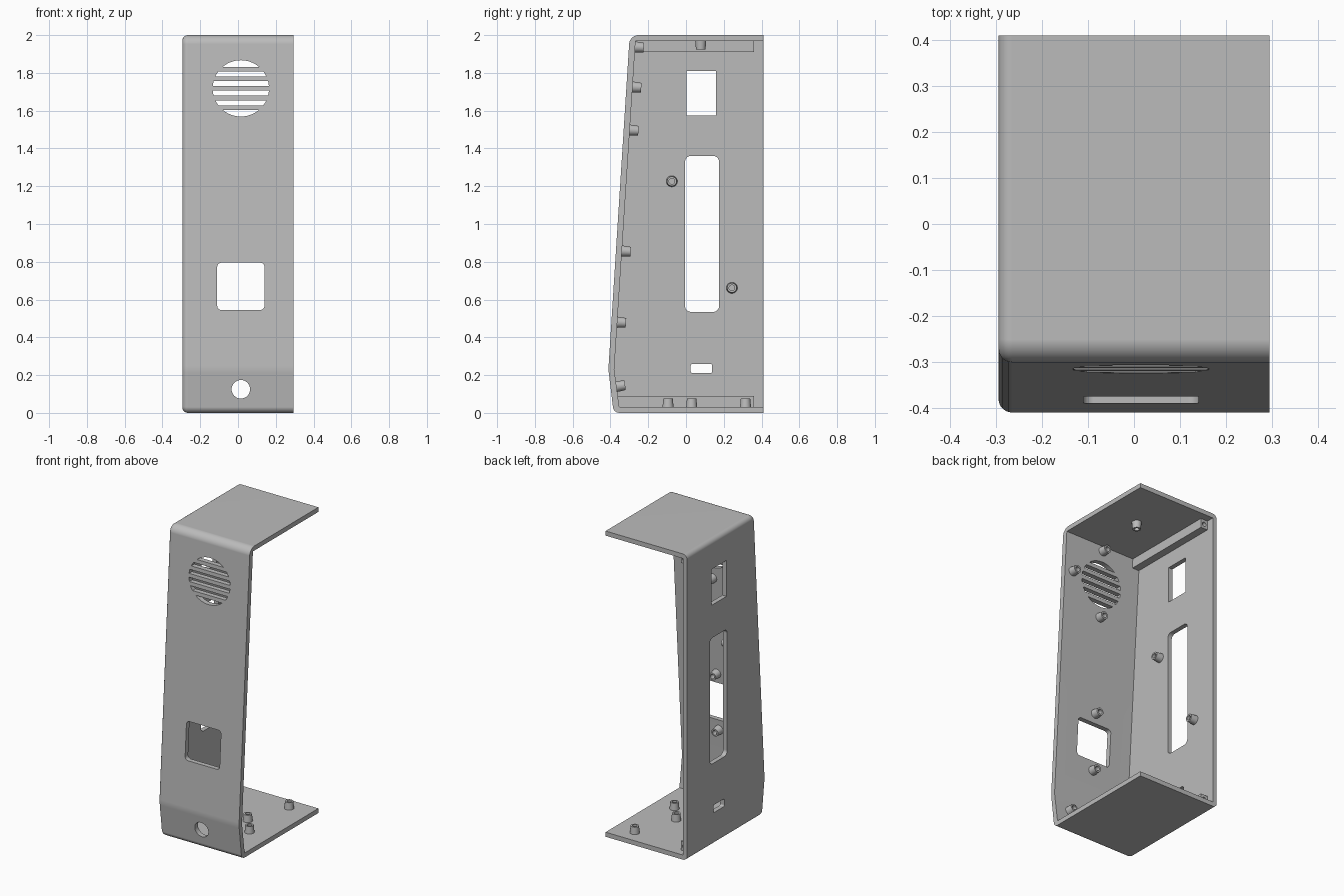
import bpy, bmesh, math
from mathutils import Vector

cube = bpy.data.objects.get("Cube")
if cube:
    bpy.data.objects.remove(cube, do_unlink=True)

grey = bpy.data.materials.new("plain_grey")
grey.use_nodes = True
grey.diffuse_color = (0.5, 0.5, 0.5, 1)
grey.node_tree.nodes["Principled BSDF"].inputs["Base Color"].default_value = (0.5, 0.5, 0.5, 1)

HALF_X, BACK, WALL = 0.295, 0.41, 0.03
TOP = 2.0
CX = 0.015                      # centre line of the front openings


def rounded(corners, steps=8):
    """Polygon from (u, v, radius) corners, each filleted with an arc."""
    out = []
    for i, (u, v, r) in enumerate(corners):
        p = Vector((u, v))
        if not r:
            out.append(p)
            continue
        d1 = (Vector(corners[i - 1][:2]) - p).normalized()
        d2 = (Vector(corners[(i + 1) % len(corners)][:2]) - p).normalized()
        half = d1.angle(d2) / 2
        centre = p + (d1 + d2).normalized() * r / math.sin(half)
        a = p + d1 * r / math.tan(half) - centre
        b = p + d2 * r / math.tan(half) - centre
        for k in range(steps + 1):
            t = k / steps
            out.append(centre + (a * (1 - t) + b * t).normalized() * r)
    return out


def rect(u0, u1, v0, v1, r=0):
    return rounded([(u0, v0, r), (u1, v0, r), (u1, v1, r), (u0, v1, r)])


def circle(u, v, r, n=40):
    return [Vector((u + r * math.cos(2 * math.pi * k / n),
                    v + r * math.sin(2 * math.pi * k / n))) for k in range(n)]


def finish(name, bm):
    bmesh.ops.recalc_face_normals(bm, faces=bm.faces[:])
    mesh = bpy.data.meshes.new(name)
    bm.to_mesh(mesh)
    bm.free()
    mesh.materials.append(grey)
    ob = bpy.data.objects.new(name, mesh)
    bpy.context.collection.objects.link(ob)
    return ob


def prism_mesh(pts, axis, a, b):
    """Extrude a (y, z) outline along X or an (x, z) outline along Y."""
    bm = bmesh.new()
    place = (lambda p, d: (d, p.x, p.y)) if axis == "X" else (lambda p, d: (p.x, d, p.y))
    rings = [[bm.verts.new(place(p, d)) for p in pts] for d in (a, b)]
    for ring in rings:
        bm.faces.new(ring)
    n = len(pts)
    for i in range(n):
        j = (i + 1) % n
        bm.faces.new((rings[0][i], rings[0][j], rings[1][j], rings[1][i]))
    return bm


def activate(ob):
    bpy.ops.object.select_all(action="DESELECT")
    ob.select_set(True)
    bpy.context.view_layer.objects.active = ob


def cut(ob, pts, axis, a, b):
    cutter = finish("cutter", prism_mesh(pts, axis, a, b))
    cutter.hide_render = True
    mod = ob.modifiers.new("cut", "BOOLEAN")
    mod.operation, mod.solver, mod.object = "DIFFERENCE", "EXACT", cutter
    activate(ob)
    bpy.ops.object.modifier_apply(modifier=mod.name)
    bpy.data.objects.remove(cutter, do_unlink=True)


def smooth(ob):
    activate(ob)
    bpy.ops.object.shade_smooth_by_angle(angle=math.radians(30))
    mod = ob.modifiers.new("even_normals", "WEIGHTED_NORMAL")
    mod.keep_sharp = True


# Outer shell: side profile with rounded front corners and side edges
profile = rounded([(BACK, 0, 0), (BACK, TOP, 0), (-0.298, TOP, 0.05),
                   (-0.411, 0.23, 0.2), (-0.383, 0, 0.035)])
bm = prism_mesh(profile, "X", -HALF_X, HALF_X)
bmesh.ops.recalc_face_normals(bm, faces=bm.faces[:])
side_edges = [e for e in bm.edges
              if all(v.co.x < 0 for v in e.verts)
              and not all(v.co.y > BACK - 0.001 for v in e.verts)]
bmesh.ops.bevel(bm, geom=side_edges, offset=0.03, segments=6, profile=0.5,
                affect="EDGES", clamp_overlap=False)
shell = finish("housing_shell", bm)

# Hollow interior, open at the back and the left
inner_top, inner_bend, inner_low = (Vector((-0.267, TOP - WALL)), Vector((-0.38, 0.23)),
                                    Vector((-0.353, WALL)))
cavity = [Vector((0.6, WALL)), Vector((0.6, TOP - WALL)), inner_top, inner_bend, inner_low]
cut(shell, cavity, "X", -HALF_X + WALL, 0.6)

# Side wall openings
for window in (rect(0.003, 0.158, 1.575, 1.81),
               rect(-0.005, 0.175, 0.535, 1.36, 0.03),
               rect(0.025, 0.138, 0.21, 0.26, 0.01)):
    cut(shell, window, "X", -0.5, -0.2)

# Front display window and button hole
cut(shell, rect(CX - 0.125, CX + 0.125, 0.545, 0.795, 0.022), "Y", -0.6, -0.2)
cut(shell, circle(CX, 0.125, 0.049), "Y", -0.6, -0.2)

# Speaker grille: a circle split into slots by five bars
R, CZ, PITCH, BAR = 0.149, 1.718, 0.051, 0.024
for i in range(6):
    low = -R if i == 0 else (i - 3) * PITCH + BAR / 2
    high = R if i == 5 else (i - 2) * PITCH - BAR / 2
    a0, a1 = math.asin(low / R), math.asin(high / R)
    arc = [a0 + (a1 - a0) * k / 10 for k in range(11)]
    right = [Vector((CX + R * math.cos(a), CZ + R * math.sin(a))) for a in arc]
    left = [Vector((2 * CX - p.x, p.y)) for p in reversed(right)]
    slot = []
    for p in right + left:
        if not slot or ((p - slot[-1]).length > 1e-4 and (p - slot[0]).length > 1e-4):
            slot.append(p)
    cut(shell, slot, "Y", -0.6, -0.2)
smooth(shell)

# Corner rails with a screw hole in the back end
for name, front, z in (("top_rail", -0.28, 1.91), ("bottom_rail", -0.365, WALL)):
    x0 = -HALF_X + WALL
    rail = finish(name, prism_mesh(rect(x0 - 0.005, x0 + 0.05, z - 0.004 * (z < 1),
                                        z + 0.06 + 0.004 * (z > 1)), "Y", front, 0.36))
    cut(rail, circle(x0 + 0.025, z + 0.03, 0.014, 20), "Y", 0.28, 0.5)
    smooth(rail)


def boss(name, base, direction, n=24):
    """Tapered screw boss with a blind hole, standing on a wall."""
    bm = bmesh.new()
    turn = Vector(direction).to_track_quat("Z", "Y")
    rings = []
    for r, h in ((0.03, -0.006), (0.025, 0.046), (0.015, 0.046), (0.015, 0.005)):
        rings.append([bm.verts.new(Vector(base) + turn @ Vector((p.x, p.y, h)))
                      for p in circle(0, 0, r, n)])
    for lower, upper in zip(rings, rings[1:]):
        for i in range(n):
            j = (i + 1) % n
            bm.faces.new((lower[i], lower[j], upper[j], upper[i]))
    bm.faces.new(rings[0])
    bm.faces.new(rings[-1])
    smooth(finish(name, bm))


# Screw bosses on the front wall, square to its slope
for x, z in ((CX, 1.937), (0.235, 1.725), (CX, 1.497), (CX, 0.857), (CX, 0.48), (0.19, 0.14)):
    a, b = (inner_bend, inner_top) if z > inner_bend.y else (inner_low, inner_bend)
    y = a.x + (b.x - a.x) * (z - a.y) / (b.y - a.y)
    boss("front_boss", (x, y, z), (0, b.y - a.y, a.x - b.x))

# Screw bosses on the floor, ceiling and side wall
for x, y in ((0.15, -0.095), (0.05, 0.03), (0.15, 0.315)):
    boss("floor_boss", (x, y, WALL), (0, 0, 1))
boss("ceiling_boss", (0.045, 0.078, TOP - WALL), (0, 0, -1))
for y, z in ((-0.075, 1.226), (0.243, 0.662)):
    boss("side_boss", (-HALF_X + WALL, y, z), (1, 0, 0))
